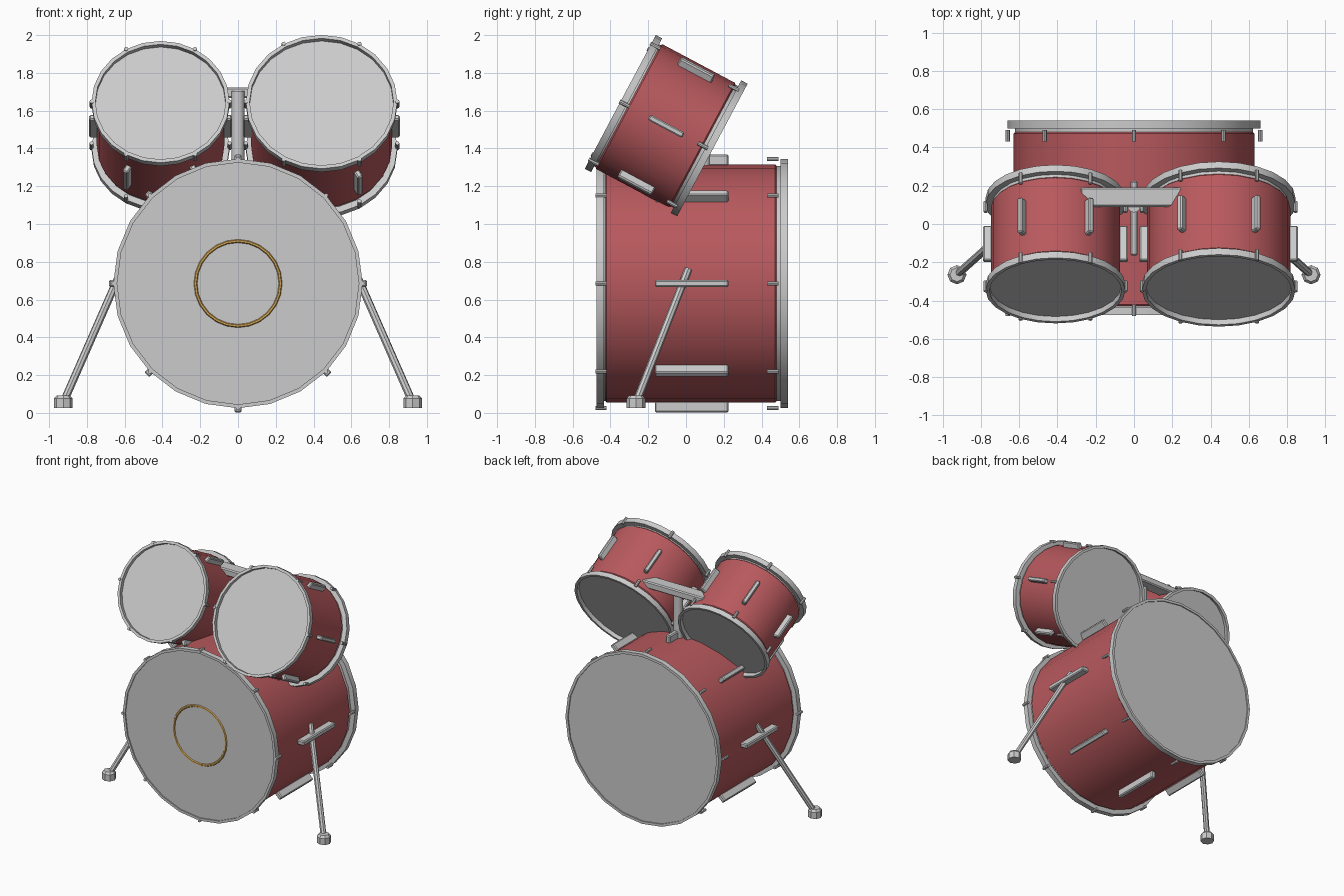
import bpy, bmesh
from math import radians, pi, cos, sin
from mathutils import Matrix, Vector

if "Cube" in bpy.data.objects:
    bpy.data.objects.remove(bpy.data.objects["Cube"])

SIDES = 24


def material(name, color):
    m = bpy.data.materials.new(name)
    m.diffuse_color = color
    m.use_nodes = True
    m.node_tree.nodes["Principled BSDF"].inputs["Base Color"].default_value = m.diffuse_color
    return m


red = material("red_lacquer", (0.48, 0.10, 0.11, 1))
gold = material("gold_trim", (0.72, 0.42, 0.10, 1))


def finish(bm, name, frame=Matrix(), mat=None, smooth=True):
    bmesh.ops.recalc_face_normals(bm, faces=bm.faces)
    me = bpy.data.meshes.new(name)
    bm.to_mesh(me)
    bm.free()
    if smooth:
        me.shade_smooth()
        me.set_sharp_from_angle(angle=radians(32))
    if mat:
        me.materials.append(mat)
    ob = bpy.data.objects.new(name, me)
    bpy.context.collection.objects.link(ob)
    ob.matrix_world = frame
    return ob


def lathe(name, profile, frame, mat=None, closed=False, sides=SIDES):
    """Turn (radius, y) points around the local Y axis."""
    bm = bmesh.new()
    rings = []
    for i in range(sides):
        a = 2 * pi * i / sides
        rings.append([bm.verts.new((r * cos(a), y, r * sin(a))) for r, y in profile])
    n = len(profile)
    for i in range(sides):
        p, q = rings[i], rings[(i + 1) % sides]
        for j in range(n if closed else n - 1):
            k = (j + 1) % n
            bm.faces.new((p[j], q[j], q[k], p[k]))
    bmesh.ops.remove_doubles(bm, verts=bm.verts, dist=1e-5)
    return finish(bm, name, frame, mat)


def lugs(name, frame, count, radius, y, size):
    """Chamfered boxes set around a shell."""
    bm = bmesh.new()
    for i in range(count):
        m = (Matrix.Rotation(-2 * pi * i / count, 4, 'Y')
             @ Matrix.Translation((radius, y, 0)) @ Matrix.Diagonal((*size, 1)))
        bmesh.ops.create_cube(bm, size=1, matrix=m)
    bmesh.ops.bevel(bm, geom=bm.edges[:], offset=0.007, segments=1, affect='EDGES')
    finish(bm, name, frame, smooth=False)


def rods(name, frame, count, radius, ys):
    """Short tension rods at both rims."""
    bm = bmesh.new()
    for i in range(count):
        for y in ys:
            m = (Matrix.Rotation(-2 * pi * i / count, 4, 'Y')
                 @ Matrix.Translation((radius, y, 0)) @ Matrix.Rotation(pi / 2, 4, 'X'))
            bmesh.ops.create_cone(bm, cap_ends=True, segments=8, radius1=0.011,
                                  radius2=0.011, depth=0.06, matrix=m)
    finish(bm, name, frame)


def drum(name, frame, r, shell, hoops, hoop_r, inset, count, rod_y, lug_y, lug_size, lug_out):
    a, b = shell
    c = 0.015
    lathe(name + "_shell", [(r - c, a), (r, a + c), (r, b - c), (r - c, b)], frame, red)
    inner = hoop_r - 0.02
    for label, (y0, y1), end in zip(("front", "back"), hoops, (0, 1)):
        lathe(f"{name}_{label}_hoop", [(inner, y0), (hoop_r, y0), (hoop_r, y1), (inner, y1)],
              frame, closed=True)
        # head skin with its collar running into the shell
        face = y0 + inset if end == 0 else y1 - inset
        back = a + 0.03 if end == 0 else b - 0.03
        lip = y1 if end == 0 else y0
        lathe(f"{name}_{label}_head",
              [(0, face), (inner, face), (inner, lip), (r - 0.008, lip), (r - 0.008, back)], frame)
    lugs(name + "_lugs", frame, count, r + lug_out - lug_size[0] / 2, lug_y, lug_size)
    rods(name + "_rods", frame, count, hoop_r, rod_y)


# bass drum
bass = Matrix.Translation((0, 0, 0.685))
drum("bass", bass, 0.63, (-0.435, 0.487), ((-0.475, -0.435), (0.50, 0.54)), 0.66, 0.008,
     8, (-0.45, 0.46), 0.03, (0.06, 0.39, 0.037), 0.053)

# gold ring on the front head
lathe("front_head_ring", [(0.225 + 0.009 * cos(t * pi / 3), -0.467 + 0.009 * sin(t * pi / 3))
                          for t in range(6)], bass, gold, closed=True)

# two tilted toms
for name, x, r in (("small_tom", -0.41, 0.338), ("large_tom", 0.4425, 0.374)):
    frame = Matrix.Translation((x, -0.105, 1.5175)) @ Matrix.Rotation(radians(-28), 4, 'X')
    drum(name, frame, r, (-0.235, 0.228), ((-0.275, -0.237), (0.237, 0.275)), r + 0.027, 0.03,
         6, (-0.25, 0.22), 0.0, (0.05, 0.205, 0.032), 0.04)


def cylinder(name, p, q, r, segments):
    p, q = Vector(p), Vector(q)
    bm = bmesh.new()
    m = Matrix.Translation((p + q) / 2) @ (q - p).to_track_quat('Z', 'Y').to_matrix().to_4x4()
    bmesh.ops.create_cone(bm, cap_ends=True, segments=segments, radius1=r, radius2=r,
                          depth=(q - p).length, matrix=m)
    return finish(bm, name)


# tom post and crossbar
cylinder("tom_post", (0, 0.095, 1.29), (0, 0.095, 1.705), 0.035, 12)
bm = bmesh.new()
bmesh.ops.create_cube(bm, size=1, matrix=Matrix.Translation((0, 0.14, 1.695))
                      @ Matrix.Diagonal((0.56, 0.10, 0.055, 1)))
bmesh.ops.bevel(bm, geom=bm.edges[:], offset=0.008, segments=1, affect='EDGES')
finish(bm, "tom_crossbar", smooth=False)

# spurs with rubber feet
stand_up = Matrix.Rotation(pi / 2, 4, 'X')
for side, s in (("left", -1), ("right", 1)):
    cylinder(side + "_leg", (s * 0.615, 0.012, 0.76), (s * 0.922, -0.262, 0.06), 0.021, 8)
    lathe(side + "_foot", [(0, 0.025), (0.05, 0.025), (0.05, 0.075), (0.036, 0.092), (0, 0.092)],
          Matrix.Translation((s * 0.925, -0.265, 0)) @ stand_up, sides=8)
